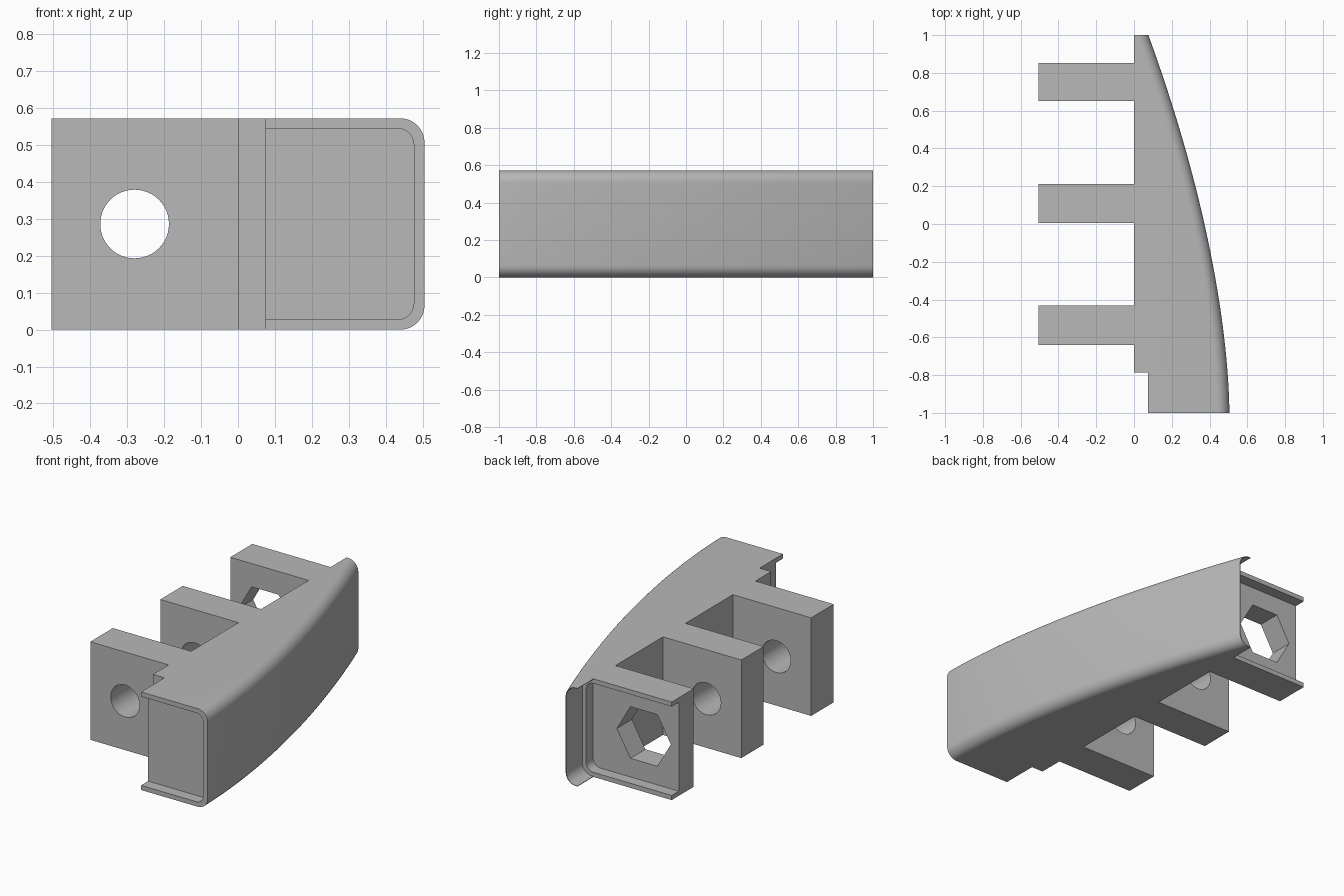
import bpy, bmesh, math

cube = bpy.data.objects.get("Cube")
if cube:
    bpy.data.objects.remove(cube, do_unlink=True)

H = 0.572          # overall height
LIP = 0.027        # thickness of the rims
HOLE = (-0.28, H / 2)

grey = bpy.data.materials.new("plain_grey")
grey.use_nodes = True
grey.diffuse_color = (0.48, 0.48, 0.48, 1)
bsdf = next(n for n in grey.node_tree.nodes if n.type == 'BSDF_PRINCIPLED')
bsdf.inputs["Base Color"].default_value = grey.diffuse_color


def section(x0, x1, z0, z1, r=0, steps=10):
    """Rectangle in x and z whose two +x corners are rounded."""
    pts = [(x0, z1), (x0, z0)]
    if r == 0:
        return pts + [(x1, z0), (x1, z1)]
    for cz, start in ((z0 + r, -90), (z1 - r, 0)):
        for i in range(steps + 1):
            a = math.radians(start + 90 * i / steps)
            pts.append((x1 - r + r * math.cos(a), cz + r * math.sin(a)))
    return pts


def ring(radius, sides):
    """Regular polygon around the hole centre."""
    return [(HOLE[0] + radius * math.cos(math.tau * i / sides),
             HOLE[1] + radius * math.sin(math.tau * i / sides)) for i in range(sides)]


def loft(name, slices):
    """Solid through a list of (y, outline) slices."""
    bm = bmesh.new()
    rings = [[bm.verts.new((x, y, z)) for x, z in pts] for y, pts in slices]
    n = len(rings[0])
    for a, b in zip(rings, rings[1:]):
        for i in range(n):
            j = (i + 1) % n
            bm.faces.new((a[i], a[j], b[j], b[i]))
    bm.faces.new(rings[0])
    bm.faces.new(rings[-1])
    bmesh.ops.recalc_face_normals(bm, faces=bm.faces)
    mesh = bpy.data.meshes.new(name)
    bm.to_mesh(mesh)
    bm.free()
    mesh.materials.append(grey)
    ob = bpy.data.objects.new(name, mesh)
    bpy.context.collection.objects.link(ob)
    return ob


def prism(name, outline, y0, y1):
    return loft(name, [(y0, outline), (y1, outline)])


def activate(ob):
    bpy.ops.object.select_all(action='DESELECT')
    ob.select_set(True)
    bpy.context.view_layer.objects.active = ob


def cut(ob, outline, y0, y1):
    """Subtract a prism from a part."""
    cutter = prism("cutter", outline, y0, y1)
    cutter.hide_render = True
    activate(ob)
    mod = ob.modifiers.new("cut", 'BOOLEAN')
    mod.operation = 'DIFFERENCE'
    mod.solver = 'EXACT'
    mod.object = cutter
    bpy.ops.object.modifier_apply(modifier=mod.name)
    bpy.data.objects.remove(cutter, do_unlink=True)


def smooth(ob):
    activate(ob)
    bpy.ops.object.shade_smooth_by_angle(angle=math.radians(30))


# Curved body with rounded outer edges
slices = []
for i in range(41):
    t = 2 * i / 40
    slices.append((t - 1, section(0, 0.505 - 0.132 * t ** 1.7, 0, H, 0.065)))
body = loft("curved_body", slices)

# Front end: corner step and shallow rimmed recess
cut(body, section(-0.2, 0.075, -0.1, H + 0.1), -1.1, -0.785)
cut(body, section(-0.2, 0.476, LIP, H - LIP, 0.045), -1.1, -0.935)

# Rear end: thin overhanging skin, then the rimmed recess shared with the rear tab
rear_recess = section(-0.8, 0.047, LIP, H - LIP, 0.045)
cut(body, section(-0.2, 0.072, 0.003, H - 0.003, 0.063), 0.853, 1.1)
cut(body, rear_recess, 0.788, 0.95)
smooth(body)

# Mounting tabs: round holes in two, a hexagonal one in the rear
for name, y0, y1, outline in (("front_tab", -0.64, -0.432, ring(0.093, 48)),
                              ("middle_tab", 0.005, 0.212, ring(0.093, 48)),
                              ("rear_tab", 0.65, 0.853, ring(0.174, 6))):
    tab = prism(name, section(-0.505, 0, 0, H), y0, y1)
    cut(tab, outline, y0 - 0.1, y1 + 0.1)
    if name == "rear_tab":
        cut(tab, rear_recess, 0.788, 0.95)
    smooth(tab)
